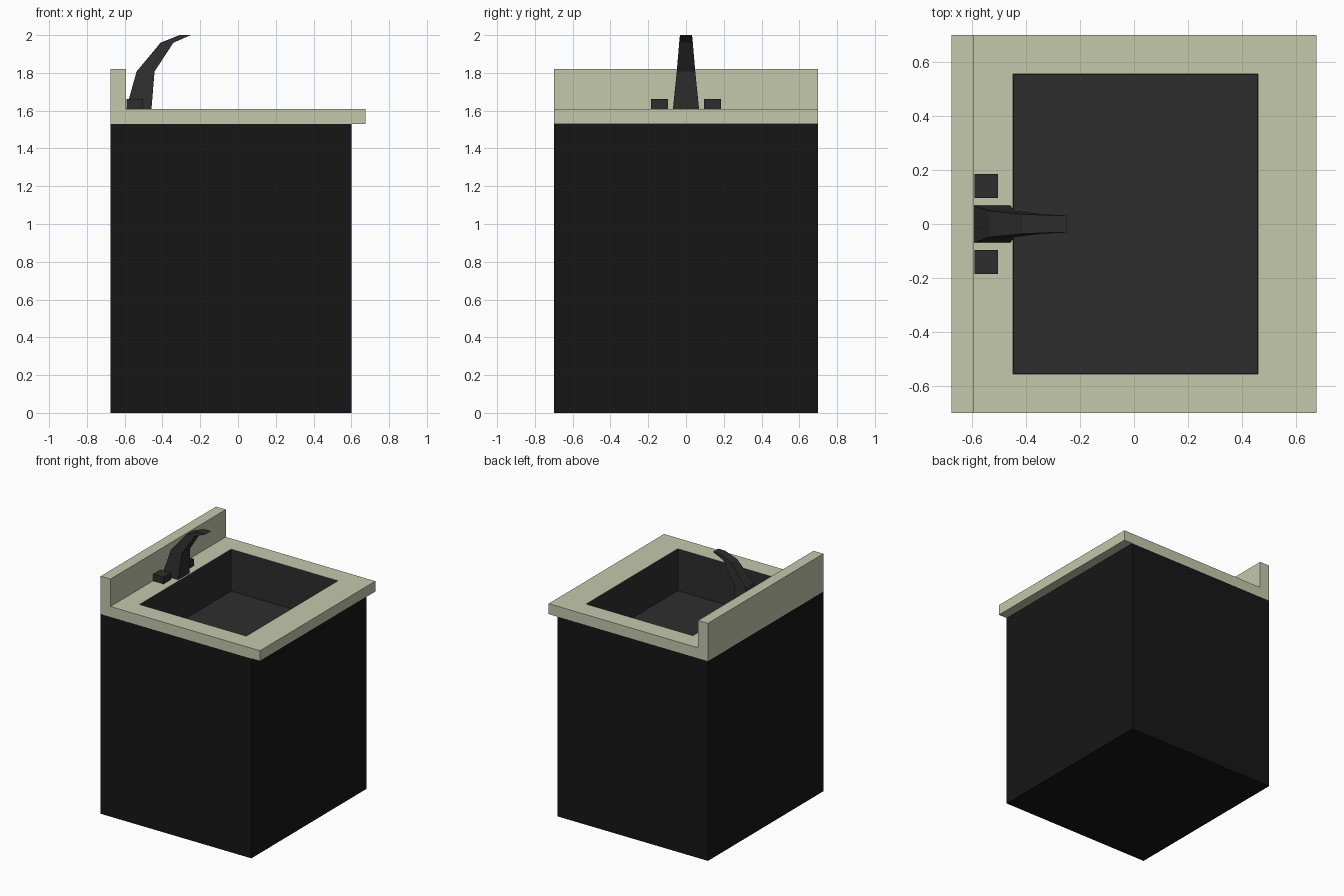
import bpy, bmesh

if "Cube" in bpy.data.objects:
    bpy.data.objects.remove(bpy.data.objects["Cube"])


def material(name, rgb):
    m = bpy.data.materials.new(name)
    m.diffuse_color = (*rgb, 1)
    m.use_nodes = True
    m.node_tree.nodes["Principled BSDF"].inputs["Base Color"].default_value = m.diffuse_color
    return m


stone = material("stone", (0.55, 0.58, 0.41))
black = material("black", (0.008, 0.008, 0.008))
metal = material("dark_metal", (0.027, 0.027, 0.027))


def make(name, bm, mat):
    me = bpy.data.meshes.new(name)
    bm.to_mesh(me)
    bm.free()
    ob = bpy.data.objects.new(name, me)
    bpy.context.collection.objects.link(ob)
    if mat:
        me.materials.append(mat)
    return ob


def loft(name, rings, mat, cap_end=True, inward=False):
    """Skin a list of point rings, capping the first and optionally the last."""
    bm = bmesh.new()
    vs = [[bm.verts.new(p) for p in ring] for ring in rings]
    n = len(vs[0])
    for a, b in zip(vs, vs[1:]):
        for i in range(n):
            j = (i + 1) % n
            bm.faces.new((a[i], a[j], b[j], b[i]))
    bm.faces.new(vs[0][::-1])
    if cap_end:
        bm.faces.new(vs[-1])
        bmesh.ops.recalc_face_normals(bm, faces=bm.faces)
    if inward:
        bmesh.ops.reverse_faces(bm, faces=bm.faces)
    return make(name, bm, mat)


def rect(x0, x1, y0, y1, z):
    return [(x0, y0, z), (x1, y0, z), (x1, y1, z), (x0, y1, z)]


def box(name, x0, x1, y0, y1, z0, z1, mat, **kw):
    return loft(name, [rect(x0, x1, y0, y1, z0), rect(x0, x1, y0, y1, z1)], mat, **kw)


# Cabinet body, open under the counter
box("cabinet", -0.675, 0.602, -0.698, 0.698, 0, 1.53, black, cap_end=False)

# Counter with backsplash: L profile extruded in y, with a sink opening
profile = [(-0.675, 1.53), (0.675, 1.53), (0.675, 1.61),
           (-0.592, 1.61), (-0.592, 1.82), (-0.675, 1.82)]
counter = loft("counter", [[(x, y, z) for x, z in profile] for y in (-0.698, 0.698)], stone)
cutter = box("sink_cutter", -0.447, 0.459, -0.555, 0.555, 1.4, 1.7, None)
cutter.hide_render = True
mod = counter.modifiers.new("sink_opening", "BOOLEAN")
mod.object = cutter
mod.operation = "DIFFERENCE"
mod.solver = "EXACT"
bpy.context.view_layer.objects.active = counter
bpy.ops.object.modifier_apply(modifier=mod.name)
bpy.data.objects.remove(cutter)

# Basin liner, facing inward
box("basin", -0.445, 0.457, -0.553, 0.553, 1.29, 1.61, metal, cap_end=False, inward=True)

# Faucet: tapered spout curving forward (x back, x front, half width, z)
sections = [(-0.592, -0.458, 0.069, 1.61), (-0.537, -0.442, 0.049, 1.807),
            (-0.41, -0.342, 0.036, 1.96), (-0.31, -0.25, 0.032, 2.0)]
loft("faucet", [rect(a, b, -w, w, z) for a, b, w, z in sections], metal)

# Tap handles on both sides of the faucet
for side, y in (("right", -0.14), ("left", 0.14)):
    box("handle_" + side, -0.59, -0.502, y - 0.044, y + 0.044, 1.61, 1.662, metal)
